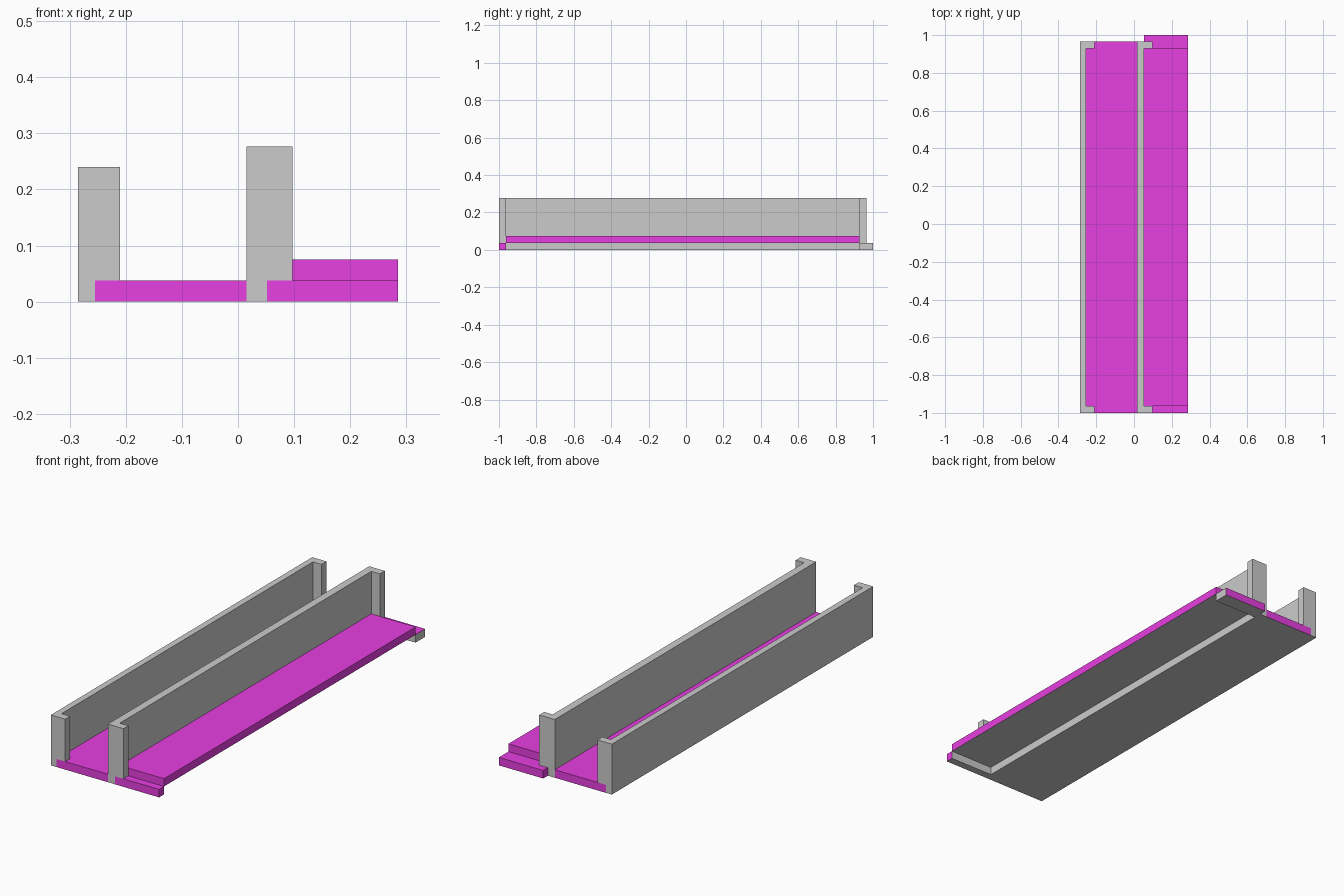
import bpy, bmesh
from mathutils import Vector

if "Cube" in bpy.data.objects:
    bpy.data.objects.remove(bpy.data.objects["Cube"])

FLOOR, DECK = 0.038, 0.075             # slab heights
FRONT, BACK, LIP = -1.0, 0.965, 0.037  # wall ends and end-tab thickness
IN_FRONT, IN_BACK = FRONT + LIP, BACK - LIP

grey = bpy.data.materials.new("plain_grey")
magenta = bpy.data.materials.new("magenta")
magenta.diffuse_color = (0.8, 0.05, 0.75, 1)
magenta.use_nodes = True
magenta.node_tree.nodes["Principled BSDF"].inputs["Base Color"].default_value = magenta.diffuse_color


def finish(name, bm):
    bmesh.ops.recalc_face_normals(bm, faces=bm.faces[:])
    mesh = bpy.data.meshes.new(name)
    bm.to_mesh(mesh)
    bm.free()
    obj = bpy.data.objects.new(name, mesh)
    bpy.context.collection.objects.link(obj)
    return obj


def extrude(name, outline, z0, z1):
    """Extrude a plan outline from z0 to z1."""
    bm = bmesh.new()
    face = bm.faces.new([bm.verts.new((x, y, z0)) for x, y in outline])
    geom = bmesh.ops.extrude_face_region(bm, geom=[face])["geom"]
    top = [v for v in geom if isinstance(v, bmesh.types.BMVert)]
    bmesh.ops.translate(bm, verts=top, vec=(0, 0, z1 - z0))
    return finish(name, bm)


def slab(name, x0, x1, y0, y1, z0, z1, grey_sides=()):
    """Magenta box; the underside and the listed sides stay grey."""
    obj = extrude(name, [(x0, y0), (x1, y0), (x1, y1), (x0, y1)], z0, z1)
    obj.data.materials.append(magenta)
    obj.data.materials.append(grey)
    for p in obj.data.polygons:
        if any(p.normal.dot(Vector(d)) > 0.9 for d in ((0, 0, -1), *grey_sides)):
            p.material_index = 1
    return obj


def wall(name, x0, x1, x2, top):
    """C-shaped wall whose end tabs are notched over the floor."""
    outline = [(x0, FRONT), (x2, FRONT), (x2, IN_FRONT), (x1, IN_FRONT),
               (x1, IN_BACK), (x2, IN_BACK), (x2, BACK), (x0, BACK)]
    obj = extrude(name, outline, 0, top)
    cutter = slab(name + "_notch_cutter", x1, x2 + 0.05, -1.1, 1.1, -0.1, FLOOR)
    cutter.data.materials.clear()
    cutter.hide_render = True
    mod = obj.modifiers.new("notch", "BOOLEAN")
    mod.operation, mod.solver, mod.object = "DIFFERENCE", "EXACT", cutter
    # Bake the notch and drop the helper
    bpy.context.view_layer.update()
    baked = bpy.data.meshes.new_from_object(
        obj.evaluated_get(bpy.context.evaluated_depsgraph_get()))
    obj.modifiers.clear()
    obj.data = baked
    bpy.data.objects.remove(cutter)


# Upright walls
wall("left_wall", -0.285, -0.255, -0.21, 0.24)
wall("middle_wall", 0.015, 0.052, 0.097, 0.277)

# Channel floor between the walls
slab("channel_floor", -0.255, 0.015, FRONT, BACK, 0, FLOOR)

# Raised side deck, hollow beneath, resting on a lip at each end
slab("side_deck", 0.052, 0.285, IN_FRONT, IN_BACK, FLOOR, DECK)
slab("front_lip", 0.052, 0.285, FRONT, IN_FRONT, 0, FLOOR, [(0, 1, 0)])
slab("back_lip", 0.052, 0.285, IN_BACK, 1.0, 0, FLOOR, [(1, 0, 0), (0, -1, 0)])
